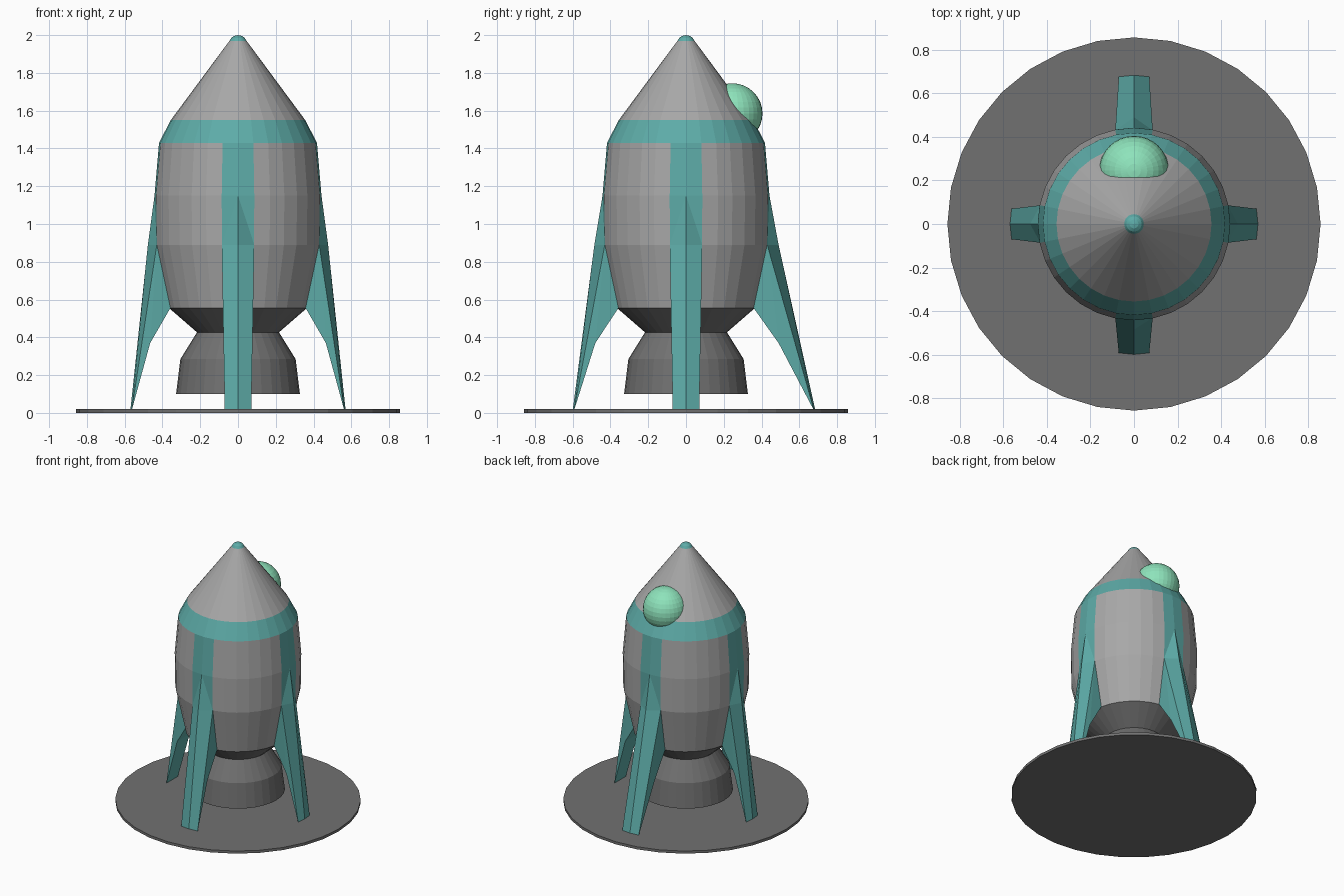
import bpy, bmesh, math
from mathutils import Matrix

if "Cube" in bpy.data.objects:
    bpy.data.objects.remove(bpy.data.objects["Cube"])

SIDES = 32
STEP = 2 * math.pi / SIDES


def material(name, rgb):
    m = bpy.data.materials.new(name)
    m.diffuse_color = (*rgb, 1)
    m.use_nodes = True
    m.node_tree.nodes["Principled BSDF"].inputs["Base Color"].default_value = m.diffuse_color
    return m


light_grey = material("light grey", (0.39, 0.39, 0.39))
dark_grey = material("dark grey", (0.165, 0.165, 0.165))
teal = material("teal", (0.11, 0.41, 0.39))
mint = material("mint green", (0.27, 0.77, 0.50))


def finish(name, bm, mats):
    bmesh.ops.recalc_face_normals(bm, faces=bm.faces[:])
    me = bpy.data.meshes.new(name)
    bm.to_mesh(me)
    bm.free()
    for m in mats:
        me.materials.append(m)
    ob = bpy.data.objects.new(name, me)
    bpy.context.collection.objects.link(ob)
    return ob


def lathe(name, profile, mats, rule=None):
    """Revolve (radius, z) points; a radius of 0 becomes a pole."""
    bm = bmesh.new()
    rings = []
    for r, z in profile:
        if r == 0:
            rings.append([bm.verts.new((0, 0, z))] * SIDES)
        else:
            rings.append([bm.verts.new((r * math.cos(i * STEP), r * math.sin(i * STEP), z))
                          for i in range(SIDES)])
    for a, b in zip(rings, rings[1:]):
        for i in range(SIDES):
            j = (i + 1) % SIDES
            f = bm.faces.new(list(dict.fromkeys((a[i], a[j], b[j], b[i]))))
            if rule:
                f.material_index = rule(f.calc_center_median())
    return finish(name, bm, mats)


# Hull: teal nose tip, teal band, and four teal stripes above the fins
def hull_colour(c):
    if c.z > 1.972 or 1.43 < c.z < 1.55:
        return 1
    if c.z < 0.55:
        return 2
    quarter = math.pi / 2
    a = math.atan2(c.y, c.x) % quarter
    return 1 if 0.85 < c.z < 1.43 and min(a, quarter - a) < STEP else 0


lathe("hull", [(0, 0.425), (0.215, 0.425), (0.365, 0.555), (0.438, 0.89), (0.442, 1.15),
               (0.418, 1.43), (0.356, 1.55), (0.045, 1.97), (0.035, 1.986),
               (0.02, 1.996), (0, 2.0)],
      [light_grey, teal, dark_grey], hull_colour)

# Engine bell, hollow underneath
lathe("engine_nozzle", [(0.215, 0.43), (0.305, 0.285), (0.328, 0.10), (0.315, 0.10),
                        (0.29, 0.28), (0.20, 0.42), (0, 0.42)], [dark_grey])

# Landing pad
lathe("landing_pad", [(0, 0), (0.857, 0), (0.857, 0.02), (0, 0.02)], [dark_grey])


# Fins: ridged outer side growing out of the hull, tapering to a thin foot
def fin(name, angle, ridge, knee, foot):
    bm = bmesh.new()
    v = lambda x, y, z: bm.verts.new((x, y, z))
    top, mid, toe = v(0.442, 0, 1.15), v(ridge, 0, 0.89), v(foot, 0, 0.012)
    sides = []
    for s in (1, -1):
        sides.append([v(0.434, s * 0.086, 1.15), v(0.43, s * 0.086, 0.89),
                      v(foot - 0.007, s * 0.07, 0.012), v(knee, s * 0.076, 0.37),
                      v(0.358, s * 0.072, 0.555), v(0.34, s * 0.07, 0.58)])
    for a, b, c, d, e, g in sides:
        bm.faces.new((top, a, b))
        bm.faces.new((top, b, mid))
        bm.faces.new((mid, b, c, toe))
        bm.faces.new((b, d, c))
        bm.faces.new((b, e, d))
        bm.faces.new((b, g, e))
    left, right = sides
    for i in range(2, 5):      # inner side
        bm.faces.new((left[i], left[i + 1], right[i + 1], right[i]))
    bm.faces.new((left[2], right[2], toe))
    bm.faces.new((left[5], left[1], right[1], right[5]))
    bm.faces.new((left[0], top, right[0], right[1], left[1]))
    bm.transform(Matrix.Rotation(angle, 4, 'Z'))
    finish(name, bm, [teal])


fin("right_fin", 0, 0.477, 0.465, 0.57)
fin("back_fin", math.pi / 2, 0.49, 0.49, 0.685)
fin("left_fin", math.pi, 0.477, 0.465, 0.57)
fin("front_fin", -math.pi / 2, 0.485, 0.48, 0.60)

# Bubble window on the back of the nose cone
bm = bmesh.new()
bmesh.ops.create_uvsphere(bm, u_segments=32, v_segments=16, radius=0.16,
                          matrix=Matrix.Translation((0, 0.245, 1.585)))
finish("bubble_window", bm, [mint])
